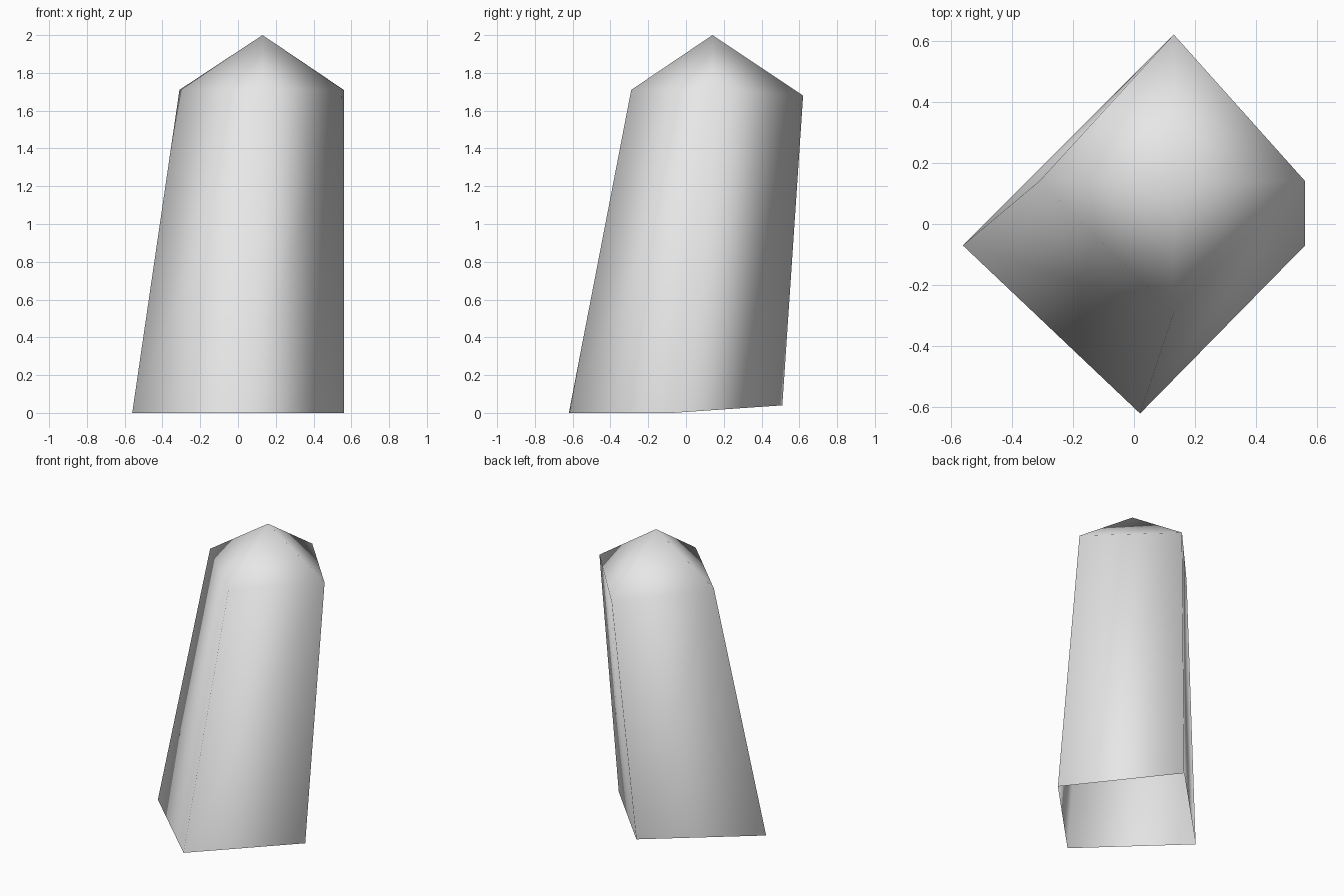
import bpy
import bmesh

cube = bpy.data.objects.get("Cube")
if cube:
    bpy.data.objects.remove(cube, do_unlink=True)

# Single stone colour
stone = bpy.data.materials.new("pale_grey_stone")
stone.use_nodes = True
colour = (0.8, 0.8, 0.8, 1.0)
stone.diffuse_color = colour
for node in stone.node_tree.nodes:
    if node.type == 'BSDF_PRINCIPLED':
        node.inputs["Base Color"].default_value = colour

# Corner order: left, front, right, back
base = [(-0.56, -0.07, 0), (0.02, -0.62, 0), (0.56, -0.07, 0), (0.02, 0.51, 0.04)]
shoulder = [(-0.31, 0.14, 1.71), (0.13, -0.29, 1.71), (0.56, 0.14, 1.71), (0.13, 0.62, 1.68)]
peak = (0.13, 0.14, 2.0)

# Leaning four-sided shaft with a pointed cap and an open underside
bm = bmesh.new()
lower = [bm.verts.new(p) for p in base]
upper = [bm.verts.new(p) for p in shoulder]
tip = bm.verts.new(peak)
for i in range(len(lower)):
    j = (i + 1) % len(lower)
    bm.faces.new((lower[i], lower[j], upper[j], upper[i]))
    bm.faces.new((upper[i], upper[j], tip))
for face in bm.faces:
    face.smooth = True

mesh = bpy.data.meshes.new("crystal_shard")
bm.to_mesh(mesh)
bm.free()
mesh.materials.append(stone)
shard = bpy.data.objects.new("crystal_shard", mesh)
bpy.context.collection.objects.link(shard)
